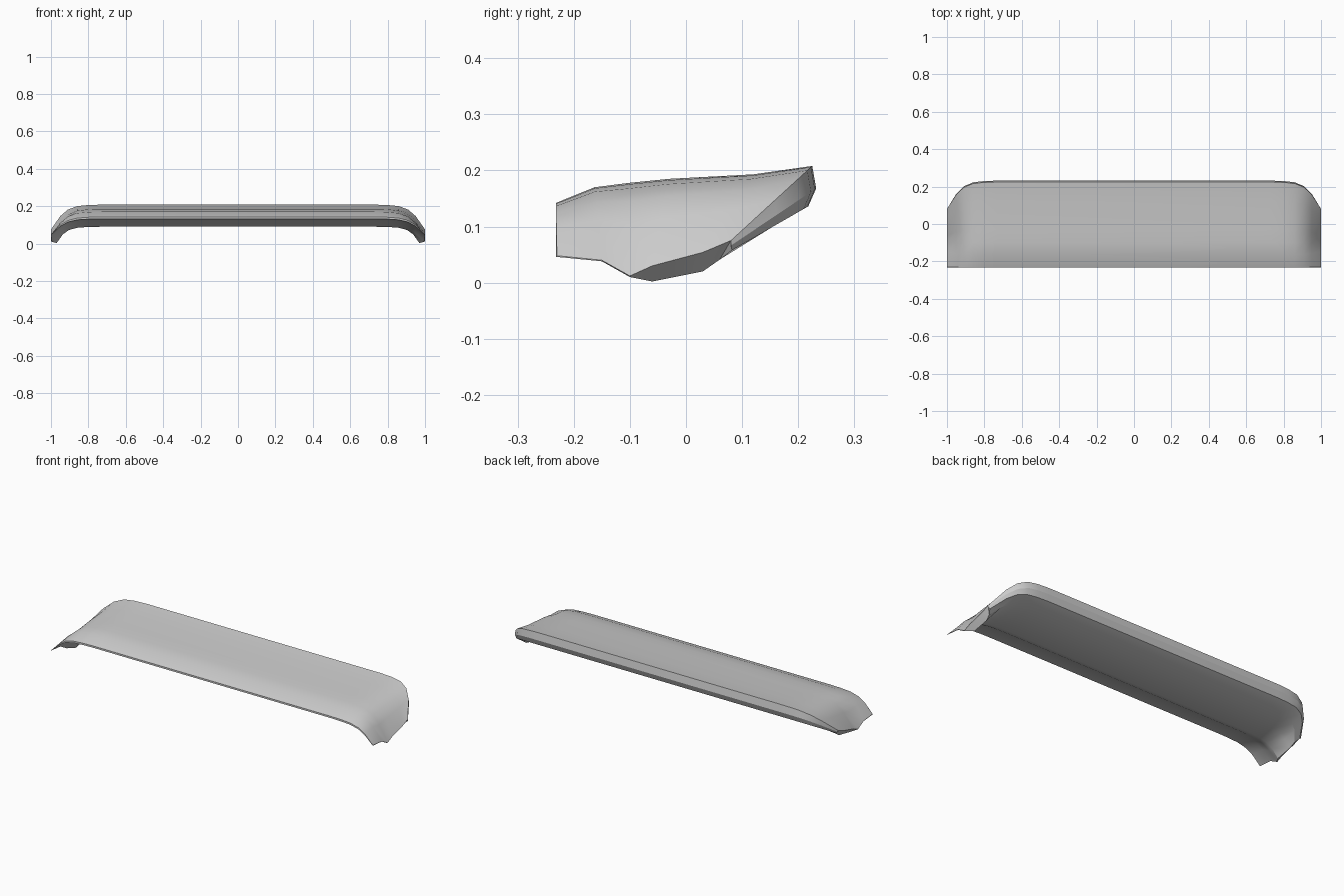
import bpy, bmesh, math

if "Cube" in bpy.data.objects:
    bpy.data.objects.remove(bpy.data.objects["Cube"])

# Cross-section loop: (y, z) along the middle, and matching (inset, y, z) at the tips
MIDDLE = [(-.232, .142), (-.163, .17), (-.10, .178), (-.03, .185), (.12, .193), (.225, .208),
          (.232, .168), (.218, .136), (.145, .103), (.03, .092), (-.07, .09),
          (-.10, .097), (-.15, .124), (-.232, .132)]
TIP = [(0, -.23, .048), (0, -.15, .040), (0, -.10, .012), (0, -.06, .03), (0, .03, .054), (0, .08, .075),
       (0, .08, .066), (.01, .082, .058), (.025, .06, .041), (.03, .03, .02), (.03, -.06, .002),
       (.005, -.10, .010), (.001, -.15, .038), (0, -.232, .046)]
# Half-span stations: (x, blend from middle to tip section)
HALF = [(.73, 0), (.80, .015), (.86, .06), (.91, .20), (.95, .46), (1, 1)]
stations = [(-x, s) for x, s in reversed(HALF)] + HALF


def section(x, s):
    side = 1 if x > 0 else -1
    return [(x - side * e[0] * s,
             m[0] + (e[1] - m[0]) * s,
             m[1] + (e[2] - m[1]) * s) for m, e in zip(MIDDLE, TIP)]


# Spoiler body: sections skinned across the span, closed at both tips
bm = bmesh.new()
rings = [[bm.verts.new(p) for p in section(x, s)] for x, s in stations]
n = len(MIDDLE)
for a, b in zip(rings, rings[1:]):
    for i in range(n):
        j = (i + 1) % n
        bm.faces.new((a[i], a[j], b[j], b[i]))
# Tip caps: narrow strips between the top skin and the underside
for r in (rings[0], rings[-1]):
    for idx in ((0, 1, 12, 13), (1, 2, 11, 12), (2, 3, 10, 11), (3, 4, 9, 10), (4, 5, 8, 9), (5, 6, 7, 8)):
        bm.faces.new([r[i] for i in idx])
bmesh.ops.recalc_face_normals(bm, faces=bm.faces)
mesh = bpy.data.meshes.new("spoiler_body")
bm.to_mesh(mesh)
bm.free()
body = bpy.data.objects.new("spoiler_body", mesh)
bpy.context.collection.objects.link(body)

# Smooth skin with crisp lip edges
bpy.context.view_layer.objects.active = body
body.select_set(True)
bpy.ops.object.shade_smooth_by_angle(angle=math.radians(24))
